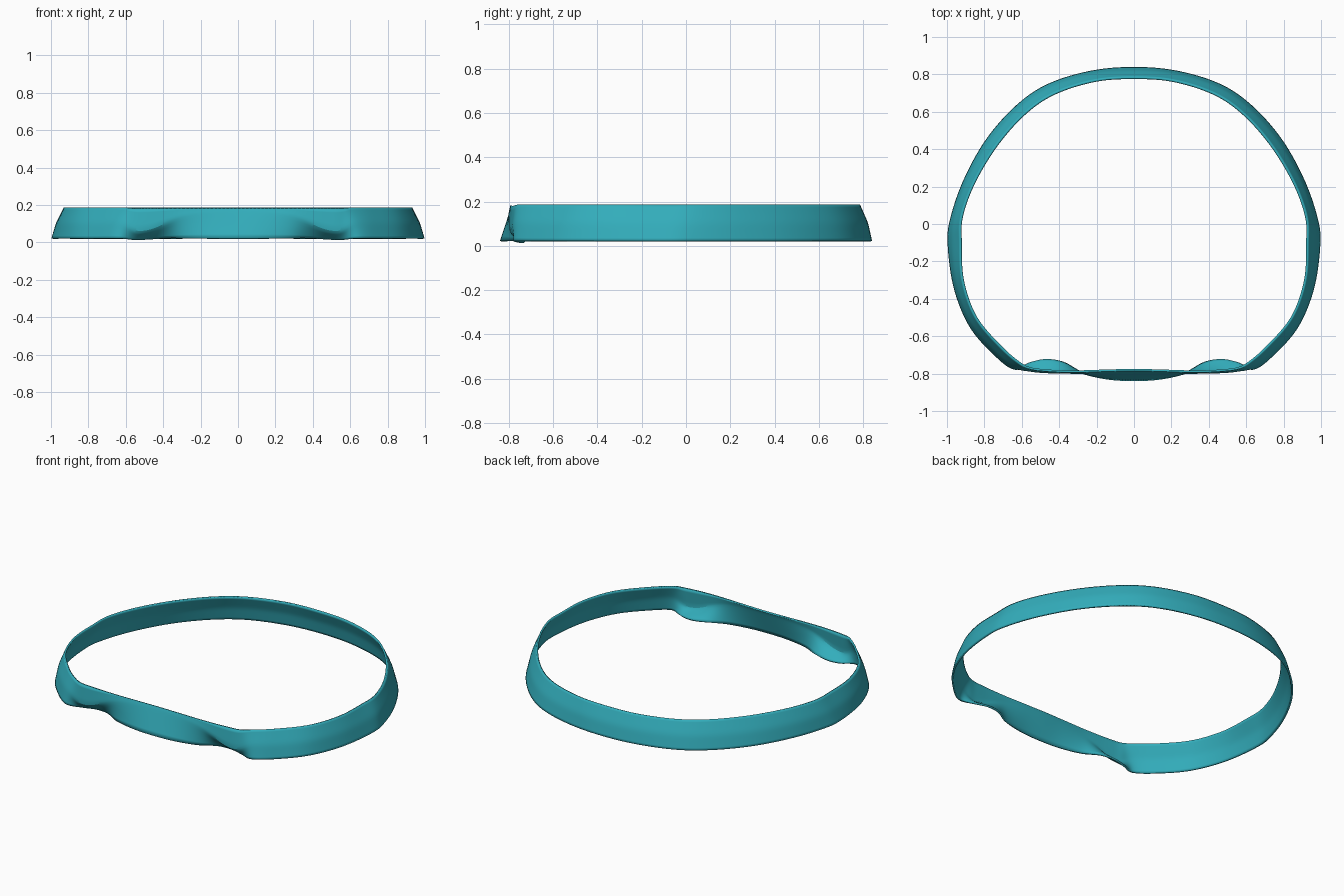
import bpy
import bmesh
import math
from mathutils import Vector

cube = bpy.data.objects.get("Cube")
if cube:
    bpy.data.objects.remove(cube, do_unlink=True)

TOP, BOTTOM = 0.187, 0.022
STEPS = 5          # samples between stations
SPLITS = 3         # rows above and below the lip

# Sloping band, back centre to front corner: lower x, y and upper x, y
band_stations = [
    (0, .84, 0, .785), (.23, .82, .21, .77), (.46, .75, .43, .7),
    (.63, .635, .59, .59), (.79, .455, .74, .42), (.91, .24, .86, .22),
    (.98, .04, .925, .04), (.997, -.1, .93, -.1), (.965, -.34, .92, -.3),
    (.88, -.55, .85, -.5), (.75, -.7, .715, -.66), (.64, -.78, .61, -.75),
]
# Twisted front: x, upper y, lip y, lip height, lower y
front_stations = [
    (.55, -.778, -.793, .06, -.745), (.47, -.788, -.8, .065, -.728),
    (.38, -.793, -.802, .105, -.745), (.28, -.793, -.802, .142, -.8),
    (.14, -.788, -.796, .16, -.832), (0, -.785, -.792, .165, -.84),
]


def band_section(bx, by, tx, ty):
    """Upper edge, slightly bulged middle, lower edge."""
    low, high = Vector((bx, by, BOTTOM)), Vector((tx, ty, TOP))
    out = Vector((bx, by, 0)).normalized()
    return [high, (low + high) / 2 + out * .009, low]


def front_section(x, upper, lip, lip_height, lower):
    """Upper edge, folded lip, lower edge swinging in or out."""
    low_z = BOTTOM - .012 * math.exp(-((x - .52) / .06) ** 2)
    return [Vector((x, upper, TOP - .006)), Vector((x, lip, lip_height)),
            Vector((x, lower, low_z))]


def spline(a, b, c, d, t):
    """Smooth point between b and c."""
    return b + .5 * t * (c - a + t * (2 * a - 5 * b + 4 * c - d
                                      + t * (3 * (b - c) + d - a)))


def mirrored(section):
    return [Vector((-p.x, p.y, p.z)) for p in section]


# Closed loop of sections
half = [band_section(*s) for s in band_stations]
half += [front_section(*s) for s in front_stations]
loop = half + [mirrored(s) for s in reversed(half[1:-1])]
count = len(loop)

bm = bmesh.new()
columns = []
for i in range(count):
    near = [loop[(i + k) % count] for k in (-1, 0, 1, 2)]
    for step in range(STEPS):
        high, lip, low = (spline(*(s[r] for s in near), step / STEPS) for r in range(3))
        points = [high.lerp(lip, k / SPLITS) for k in range(SPLITS)]
        points += [lip.lerp(low, k / SPLITS) for k in range(SPLITS + 1)]
        columns.append([bm.verts.new(p) for p in points])

for i, column in enumerate(columns):
    following = columns[(i + 1) % len(columns)]
    for j in range(len(column) - 1):
        bm.faces.new((column[j], following[j], following[j + 1], column[j + 1]))

mesh = bpy.data.meshes.new("headband")
bm.to_mesh(mesh)
bm.free()
headband = bpy.data.objects.new("headband", mesh)
bpy.context.collection.objects.link(headband)

# Single teal colour
teal = bpy.data.materials.new("teal")
teal.use_nodes = True
colour = (.033, .42, .5, 1)
teal.diffuse_color = colour
teal.node_tree.nodes["Principled BSDF"].inputs["Base Color"].default_value = colour
mesh.materials.append(teal)

# Thin cloth with softened folds
smooth = headband.modifiers.new("soft_folds", "SUBSURF")
smooth.levels = smooth.render_levels = 1
shell = headband.modifiers.new("cloth_thickness", "SOLIDIFY")
shell.thickness = .011
shell.offset = -1

bpy.ops.object.select_all(action="DESELECT")
headband.select_set(True)
bpy.context.view_layer.objects.active = headband
bpy.ops.object.shade_smooth_by_angle(angle=math.radians(50))
